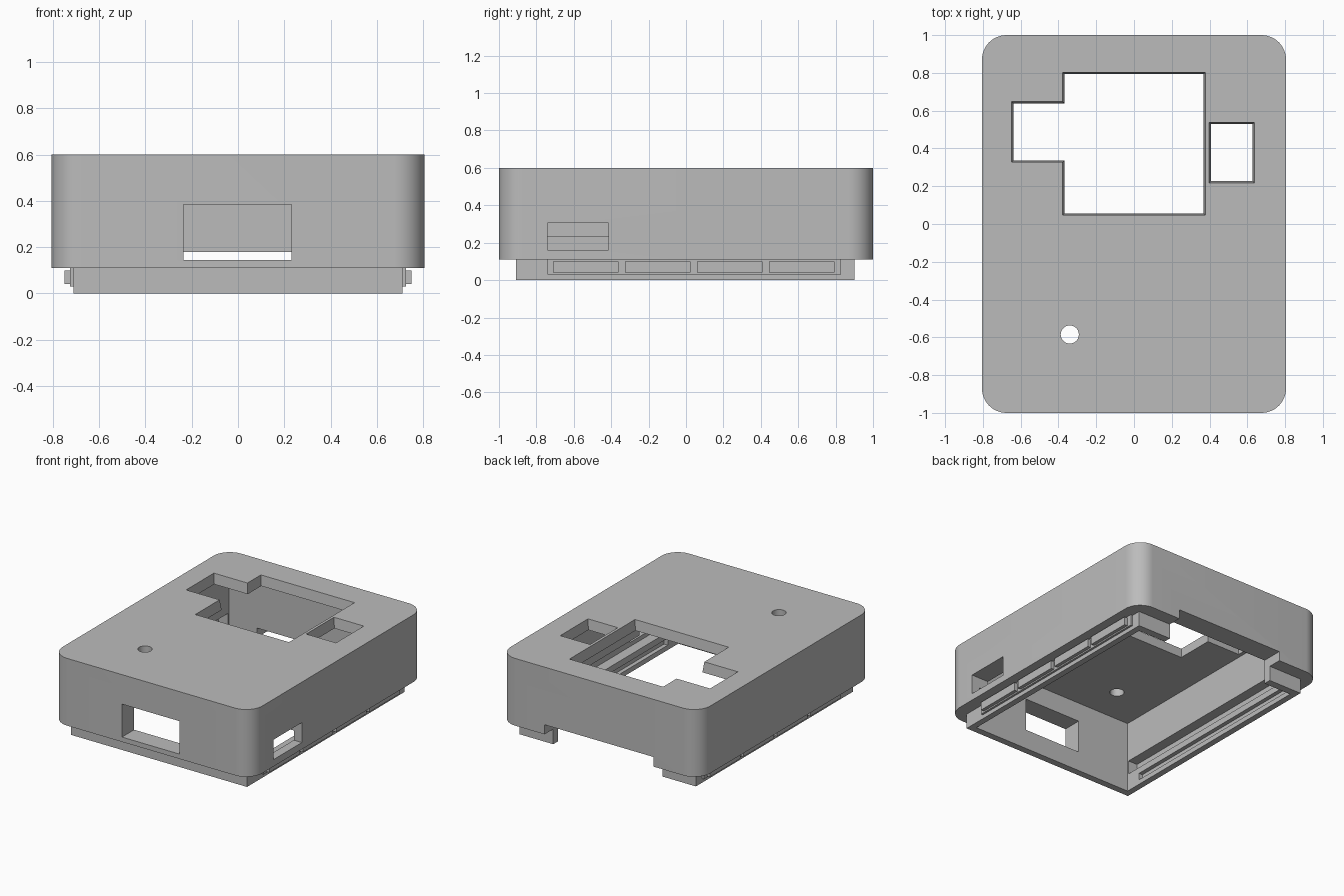
import bpy, bmesh, math

default_cube = bpy.data.objects.get("Cube")
if default_cube:
    bpy.data.objects.remove(default_cube, do_unlink=True)

grey = bpy.data.materials.new("plain_grey")
grey.use_nodes = True
GREY = (0.5, 0.5, 0.5, 1)
grey.diffuse_color = GREY
grey.node_tree.nodes["Principled BSDF"].inputs["Base Color"].default_value = GREY


def prism(name, outline, z0, z1, draft=0.0):
    """Extrude a counter-clockwise outline upwards; draft widens the top."""
    bm = bmesh.new()
    n = len(outline)
    top = []
    for i, (x, y) in enumerate(outline):
        (px, py), (nx, ny) = outline[i - 1], outline[(i + 1) % n]
        a, b = math.hypot(x - px, y - py), math.hypot(nx - x, ny - y)
        # sum of the two edge normals, right for square corners
        ox = (y - py) / a + (ny - y) / b
        oy = -(x - px) / a - (nx - x) / b
        top.append((x + ox * draft, y + oy * draft))
    low = [bm.verts.new((x, y, z0)) for x, y in outline]
    high = [bm.verts.new((x, y, z1)) for x, y in top]
    bm.faces.new(low[::-1])
    bm.faces.new(high)
    for i in range(n):
        j = (i + 1) % n
        bm.faces.new((low[i], low[j], high[j], high[i]))
    mesh = bpy.data.meshes.new(name)
    bm.to_mesh(mesh)
    bm.free()
    mesh.materials.append(grey)
    obj = bpy.data.objects.new(name, mesh)
    bpy.context.collection.objects.link(obj)
    return obj


def box(name, x0, x1, y0, y1, z0, z1, draft=0.0):
    return prism(name, [(x0, y0), (x1, y0), (x1, y1), (x0, y1)], z0, z1, draft)


def combine(target, tool, operation):
    """Apply a boolean and discard the tool."""
    tool.hide_render = True
    mod = target.modifiers.new("cut", 'BOOLEAN')
    mod.operation = operation
    mod.solver = 'EXACT'
    mod.object = tool
    bpy.context.view_layer.objects.active = target
    bpy.ops.object.modifier_apply(modifier=mod.name)
    bpy.data.objects.remove(tool, do_unlink=True)


def arc(cx, cy, r, start, sweep, steps):
    return [(cx + r * math.cos(math.radians(start + sweep * i / steps)),
             cy + r * math.sin(math.radians(start + sweep * i / steps)))
            for i in range(steps + 1)]


# Rounded outer case
HX, HY, R = 0.805, 1.0, 0.13
corners = [(1, 1, 0), (-1, 1, 90), (-1, -1, 180), (1, -1, 270)]
outline = [p for sx, sy, a in corners
           for p in arc(sx * (HX - R), sy * (HY - R), R, a, 90, 12)]
case = prism("case_shell", outline, 0.11, 0.60)

# Square plug lip and the side strips that carry the snap tabs
combine(case, box("lip", -0.71, 0.71, -0.91, 0.90, 0, 0.3), 'UNION')
for s in (-1, 1):
    xs = sorted((s * 0.69, s * 0.725))
    combine(case, box("strip", *xs, -0.74, 0.83, 0.03, 0.2), 'UNION')

# Open cavity below the roof
combine(case, box("cavity", -0.665, 0.665, -0.86, 0.845, -0.1, 0.525), 'DIFFERENCE')

# Long side recess above the lip and a shallow groove inside it
for s in (-1, 1):
    for depth, y0, y1, z0, z1 in ((0.74, -0.85, 0.835, 0.13, 0.23),
                                  (0.695, -0.74, 0.83, 0.035, 0.085)):
        xs = sorted((s * 0.6, s * depth))
        combine(case, box("recess", *xs, y0, y1, z0, z1), 'DIFFERENCE')

# Roof openings with drafted edges
display = [(-0.365, 0.06), (0.365, 0.06), (0.365, 0.79), (-0.365, 0.79),
           (-0.365, 0.635), (-0.635, 0.635), (-0.635, 0.34), (-0.365, 0.34)]
combine(case, prism("display_hole", display, 0.50, 0.62, 0.015), 'DIFFERENCE')
combine(case, box("small_hole", 0.41, 0.625, 0.23, 0.525, 0.50, 0.62, 0.015),
        'DIFFERENCE')
combine(case, prism("pin_hole", arc(-0.34, -0.585, 0.048, 0, 350, 35), 0.4, 0.7),
        'DIFFERENCE')

# Port windows in the front and side walls, notch at the back
combine(case, box("front_port", -0.235, 0.23, -1.1, -0.8, 0.145, 0.385), 'DIFFERENCE')
combine(case, box("side_port", 0.6, 0.9, -0.74, -0.415, 0.16, 0.305), 'DIFFERENCE')
combine(case, box("back_notch", -0.44, 0.44, 0.8, 1.1, -0.1, 0.18), 'DIFFERENCE')

# Snap tabs, four on each side
for side, s in (("left", 1), ("right", -1)):
    for i in range(4):
        y = -0.71 + i * 0.385
        xs = sorted((s * 0.72, s * 0.75))
        box(f"{side}_snap_tab_{i + 1}", *xs, y, y + 0.35, 0.04, 0.10)

bpy.ops.object.select_all(action='DESELECT')
case.select_set(True)
bpy.context.view_layer.objects.active = case
bpy.ops.object.shade_smooth_by_angle(angle=math.radians(30))
